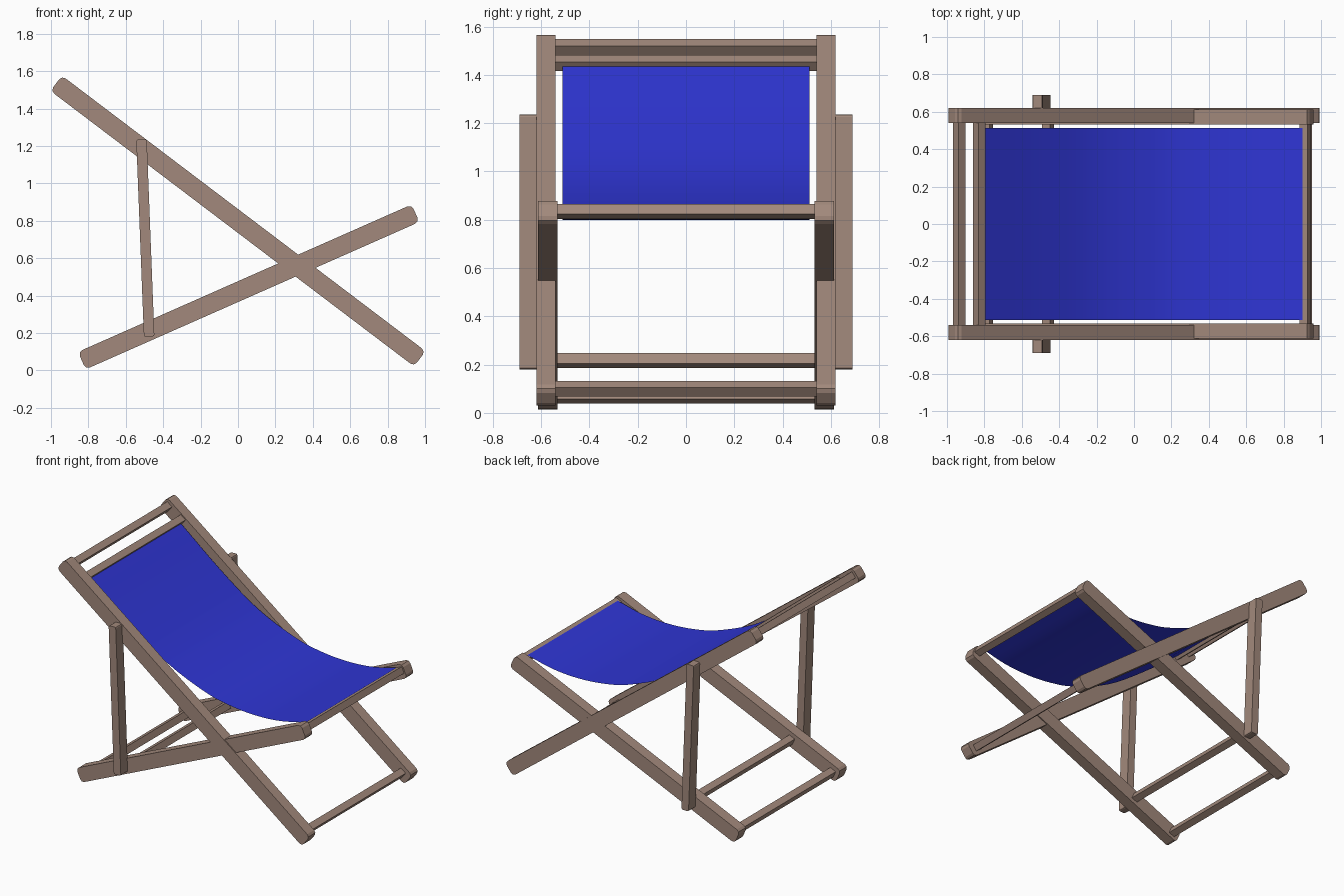
import bpy, bmesh, math
from mathutils import Vector, Matrix

if "Cube" in bpy.data.objects:
    bpy.data.objects.remove(bpy.data.objects["Cube"])


def material(name, rgb):
    m = bpy.data.materials.new(name)
    m.diffuse_color = (*rgb, 1)
    m.use_nodes = True
    m.node_tree.nodes["Principled BSDF"].inputs["Base Color"].default_value = m.diffuse_color
    return m


WOOD = material("brown wood", (0.36, 0.25, 0.2))
FABRIC = material("blue fabric", (0.028, 0.036, 0.66))


def finish(bm, name, mat):
    bmesh.ops.recalc_face_normals(bm, faces=bm.faces)
    me = bpy.data.meshes.new(name)
    bm.to_mesh(me)
    bm.free()
    me.materials.append(mat)
    ob = bpy.data.objects.new(name, me)
    bpy.context.collection.objects.link(ob)
    return ob


def plank(name, a, b, width, y0, y1, round_end=0.0):
    """Beam in the xz plane from a to b, filling y0..y1, with eased end corners."""
    dx, dz = b[0] - a[0], b[1] - a[1]
    bm = bmesh.new()
    bmesh.ops.create_cube(bm, size=1)
    bmesh.ops.scale(bm, vec=(math.hypot(dx, dz), y1 - y0, width), verts=bm.verts)
    if round_end:
        edges = [e for e in bm.edges
                 if abs(e.verts[0].co.y - e.verts[1].co.y) > 1e-4]
        bmesh.ops.bevel(bm, geom=edges, offset=round_end, segments=2,
                        profile=0.5, affect='EDGES')
    mid = Vector(((a[0] + b[0]) / 2, (y0 + y1) / 2, (a[1] + b[1]) / 2))
    bm.transform(Matrix.Translation(mid) @ Matrix.Rotation(-math.atan2(dz, dx), 4, 'Y'))
    return finish(bm, name, WOOD)


BACK_A, BACK_B = (-0.972, 1.535), (0.972, 0.062)
SEAT_A, SEAT_B = (-0.835, 0.052), (0.949, 0.84)

# Side rails and props, mirrored left and right
for side, s in (("front", -1), ("rear", 1)):
    def span(inner, outer):
        return sorted((s * inner, s * outer))
    plank(side + "_back_rail", BACK_A, BACK_B, 0.102, *span(0.54, 0.62), 0.025)
    plank(side + "_seat_rail", SEAT_A, SEAT_B, 0.102, *span(0.532, 0.613), 0.025)
    plank(side + "_prop", (-0.475, 0.18), (-0.516, 1.235), 0.056, *span(0.61, 0.69), 0.01)


# Crossbars, turned to match the rail that carries them
def crossbar(name, x, z, a, b):
    d = Vector((b[0] - a[0], b[1] - a[1])).normalized() * 0.0235
    plank(name, (x - d.x, z - d.y), (x + d.x, z + d.y), 0.047, -0.545, 0.545)


for name, x, z in (("top_bar", -0.935, 1.515), ("headrest_bar", -0.828, 1.45),
                   ("front_foot_bar", 0.92, 0.1)):
    crossbar(name, x, z, BACK_A, BACK_B)
for name, x, z in (("seat_front_bar", 0.915, 0.835), ("prop_bar", -0.46, 0.217),
                   ("rear_foot_bar", -0.785, 0.07)):
    crossbar(name, x, z, SEAT_A, SEAT_B)

# Sagging fabric sling: a thin sheet swept along a smooth curve
PATH = [(-0.81, 1.435), (-0.5, 1.19), (-0.2, 0.987), (0.1, 0.86),
        (0.3, 0.815), (0.5, 0.8), (0.7, 0.813), (0.9, 0.858)]
pts = [Vector(p) for p in PATH]
pts = [2 * pts[0] - pts[1]] + pts + [2 * pts[-1] - pts[-2]]
profile = []
for i in range(1, len(pts) - 2):
    p0, p1, p2, p3 = pts[i - 1:i + 3]
    for k in range(4):
        t = k / 4
        profile.append(0.5 * (2 * p1 + (p2 - p0) * t + (2 * p0 - 5 * p1 + 4 * p2 - p3) * t ** 2
                              + (3 * p1 - p0 - 3 * p2 + p3) * t ** 3))
profile.append(pts[-2])

bm = bmesh.new()
rows = [[bm.verts.new((p.x, y, p.y)) for y in (-0.512, 0.512)] for p in profile]
for r, q in zip(rows, rows[1:]):
    bm.faces.new((r[0], q[0], q[1], r[1]))
for f in bm.faces:
    f.smooth = True
sling = finish(bm, "fabric_sling", FABRIC)
if sling.data.polygons[0].normal.z < 0:
    sling.data.flip_normals()
